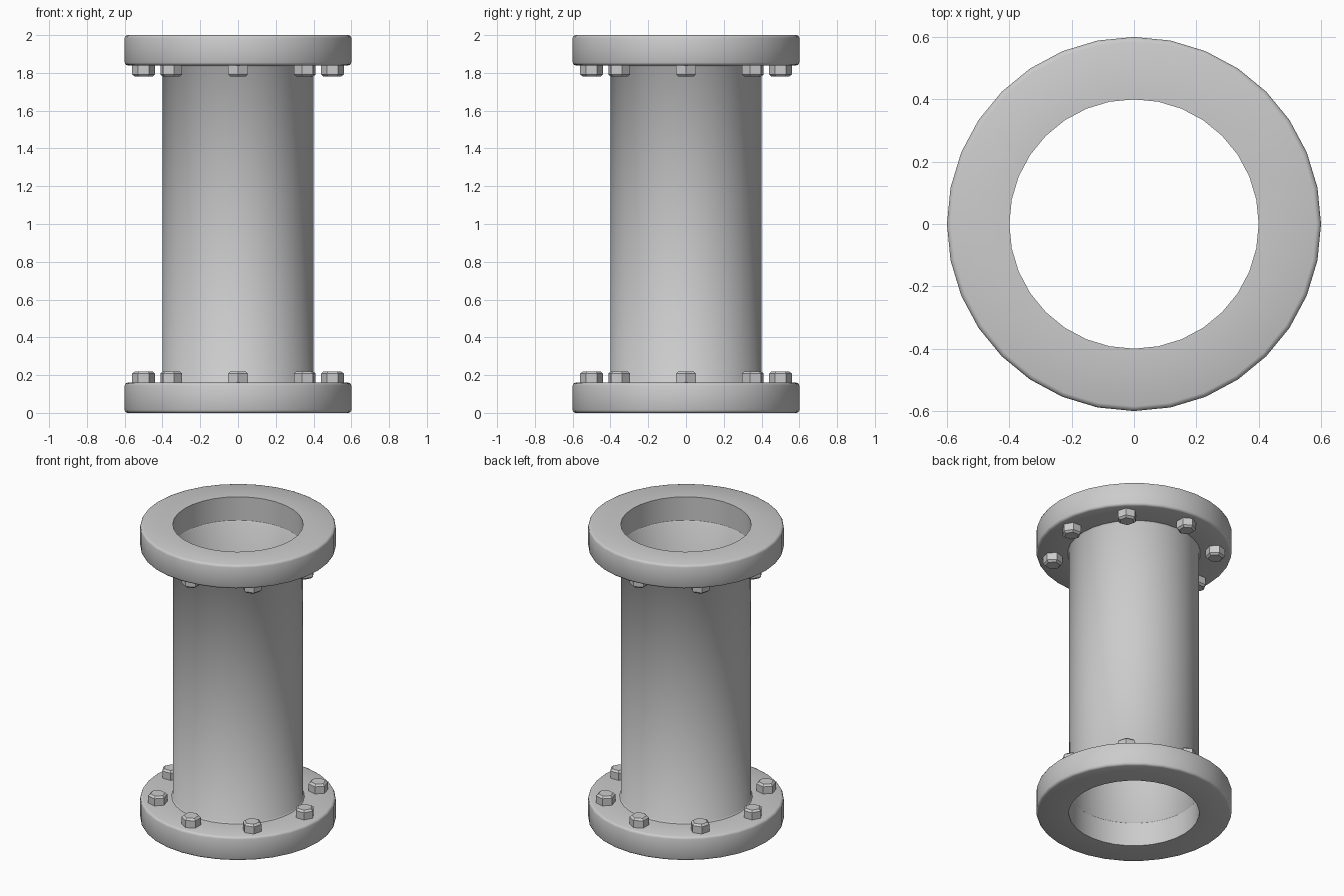
import bpy, bmesh
from math import pi, radians
from mathutils import Matrix, Vector

if "Cube" in bpy.data.objects:
    bpy.data.objects.remove(bpy.data.objects["Cube"])

MID = 1.0  # mirror plane height


def finish(bm, name, angle=None):
    bmesh.ops.recalc_face_normals(bm, faces=bm.faces)
    me = bpy.data.meshes.new(name)
    bm.to_mesh(me)
    bm.free()
    ob = bpy.data.objects.new(name, me)
    ob.location.z = MID
    bpy.context.collection.objects.link(ob)
    # the upper half repeats the lower half
    mod = ob.modifiers.new("Mirror", 'MIRROR')
    mod.use_axis = (False, False, True)
    if angle:
        bpy.ops.object.select_all(action='DESELECT')
        ob.select_set(True)
        bpy.context.view_layer.objects.active = ob
        bpy.ops.object.shade_smooth_by_angle(angle=radians(angle))
    return ob


def lathe(name, profile, angle):
    bm = bmesh.new()
    vs = [bm.verts.new((r, 0, z - MID)) for r, z in profile]
    es = [bm.edges.new(p) for p in zip(vs, vs[1:])]
    bmesh.ops.spin(bm, geom=vs + es, cent=(0, 0, 0), axis=(0, 0, 1),
                   angle=2 * pi, steps=32)
    bmesh.ops.remove_doubles(bm, verts=bm.verts, dist=1e-4)
    return finish(bm, name, angle)


# thin-walled pipe with a tiny flare where it meets the flange
lathe("pipe", [(0.408, 0.16), (0.4, 0.168), (0.4, MID)], 50)

# flange rings with softened outer rims
lathe("flanges", [(0.4, 0.16), (0.585, 0.16), (0.5956, 0.1556), (0.6, 0.145),
                  (0.6, 0.015), (0.5956, 0.0044), (0.585, 0), (0.4, 0),
                  (0.4, 0.16)], 50)

# hexagonal bolts, corners pointing outward, chamfered heads
bm = bmesh.new()
for i in range(8):
    place = (Matrix.Rotation(i * pi / 4, 4, 'Z')
             @ Matrix.Translation(Vector((0.5, 0, 0.185 - MID)))
             @ Matrix.Rotation(pi / 2, 4, 'Z'))
    bmesh.ops.create_cone(bm, cap_ends=True, segments=6, radius1=0.06,
                          radius2=0.06, depth=0.07,
                          matrix=place)
rims = [e for e in bm.edges if all(v.co.z > 0.2 - MID for v in e.verts)]
bmesh.ops.bevel(bm, geom=rims, offset=0.012, segments=1, affect='EDGES')
bolts = finish(bm, "bolts")
